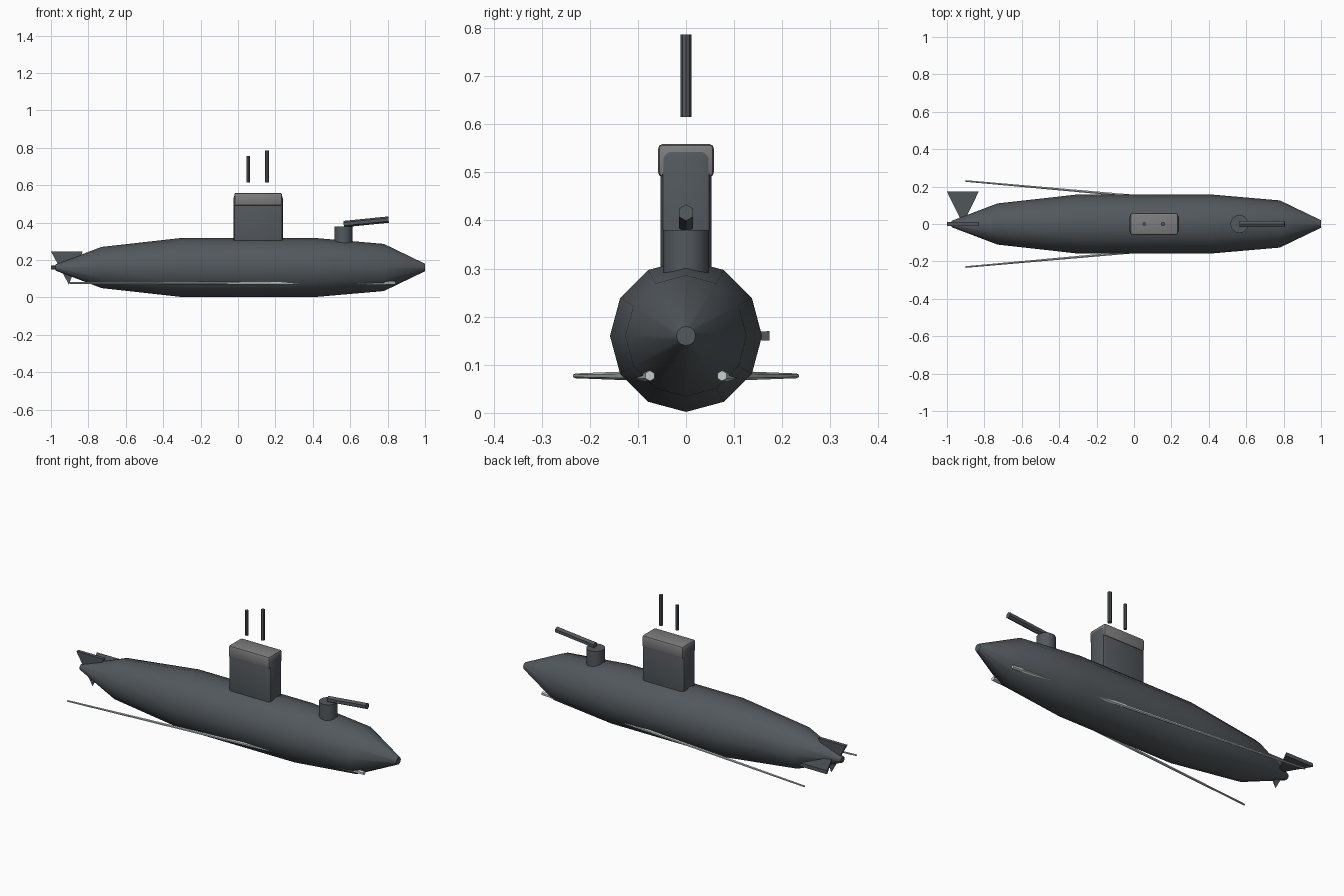
import bpy, bmesh, math
from mathutils import Vector, Matrix

if "Cube" in bpy.data.objects:
    bpy.data.objects.remove(bpy.data.objects["Cube"], do_unlink=True)


def material(name, rgb):
    m = bpy.data.materials.new(name)
    m.use_nodes = True
    m.diffuse_color = (*rgb, 1)
    m.node_tree.nodes["Principled BSDF"].inputs["Base Color"].default_value = (*rgb, 1)
    return m


STEEL = material("dark steel", (0.085, 0.098, 0.108))
GREY = material("mid grey", (0.21, 0.205, 0.205))
PALE = material("pale metal", (0.55, 0.62, 0.6))


def finish(name, bm, mat, smooth=True):
    bmesh.ops.recalc_face_normals(bm, faces=bm.faces)
    me = bpy.data.meshes.new(name)
    bm.to_mesh(me)
    bm.free()
    me.materials.append(mat)
    ob = bpy.data.objects.new(name, me)
    bpy.context.collection.objects.link(ob)
    if smooth:
        bpy.ops.object.select_all(action="DESELECT")
        ob.select_set(True)
        bpy.context.view_layer.objects.active = ob
        bpy.ops.object.shade_smooth_by_angle(angle=math.radians(40))
    return ob


def rod(name, a, b, r1, r2, sides, mat):
    """Cylinder or cone running from point a to point b."""
    a, b = Vector(a), Vector(b)
    bm = bmesh.new()
    turn = (b - a).to_track_quat("Z", "Y").to_matrix().to_4x4()
    bmesh.ops.create_cone(bm, cap_ends=True, segments=sides, radius1=r1, radius2=r2,
                          depth=(b - a).length,
                          matrix=Matrix.Translation((a + b) / 2) @ turn)
    return finish(name, bm, mat, sides > 6)


def box(name, low, high, bevel, mat):
    low, high = Vector(low), Vector(high)
    bm = bmesh.new()
    bmesh.ops.create_cube(bm, size=1, matrix=Matrix.Translation((low + high) / 2)
                          @ Matrix.Diagonal((*(high - low), 1)))
    bmesh.ops.bevel(bm, geom=bm.edges[:], offset=bevel, segments=2, profile=0.5,
                    affect="EDGES")
    return finish(name, bm, mat)


def tail_fin(name, base, apex, side):
    """Thin wedge, wide at the outer base and pointed at the inner apex."""
    base, apex, side = Vector(base), Vector(apex), Vector(side)
    bm = bmesh.new()
    tip = bm.verts.new(apex)
    ring = [bm.verts.new(base + Vector((0.085 * sx, 0, 0)) + side * st)
            for sx, st in ((1, 1), (1, -1), (-1, -1), (-1, 1))]
    bm.faces.new(ring)
    for i in range(4):
        bm.faces.new((ring[i], ring[i - 1], tip))
    return finish(name, bm, STEEL, False)


# Hull: twelve-sided rings along the axis
AXIS = 0.16
bm = bmesh.new()
rings = []
for x, r in ((-0.975, 0.017), (-0.73, 0.11), (-0.3, 0.158), (0.41, 0.158),
             (0.78, 0.126), (1.0, 0.02)):
    rings.append([bm.verts.new((x, r * math.cos(i * math.tau / 12),
                                AXIS + r * math.sin(i * math.tau / 12)))
                  for i in range(12)])
for p, q in zip(rings, rings[1:]):
    for i in range(12):
        bm.faces.new((p[i - 1], p[i], q[i], q[i - 1]))
bm.faces.new(rings[0])
bm.faces.new(rings[-1])
finish("hull", bm, STEEL)

# Conning tower, its cap and the masts above it
box("conning_tower", (-0.025, -0.053, 0.22), (0.24, 0.053, 0.548), 0.018, STEEL)
box("tower_cap", (-0.02, -0.058, 0.49), (0.235, 0.058, 0.559), 0.01, GREY)
rod("short_mast", (0.055, 0, 0.615), (0.055, 0, 0.755), 0.009, 0.009, 8, STEEL)
rod("tall_mast", (0.155, 0, 0.615), (0.155, 0, 0.786), 0.011, 0.011, 8, STEEL)

# Deck gun
rod("gun_mount", (0.563, 0, 0.26), (0.563, 0, 0.38), 0.048, 0.048, 16, STEEL)
rod("gun_barrel", (0.565, 0, 0.392), (0.805, 0, 0.416), 0.017, 0.017, 6, STEEL)

# Tail fins
tail_fin("upright_fin", (-0.915, 0, 0.246), (-0.905, 0, 0.07), (0, 0.01, 0))
tail_fin("side_fin", (-0.915, 0.173, AXIS), (-0.915, 0, AXIS), (0, 0, 0.01))

# Long rods trailing along both flanks
for label, s in (("left", 1), ("right", -1)):
    rod(label + "_flank_rod", (0.84, 0.075 * s, 0.077), (-0.9, 0.23 * s, 0.077),
        0.011, 0.005, 6, PALE)
